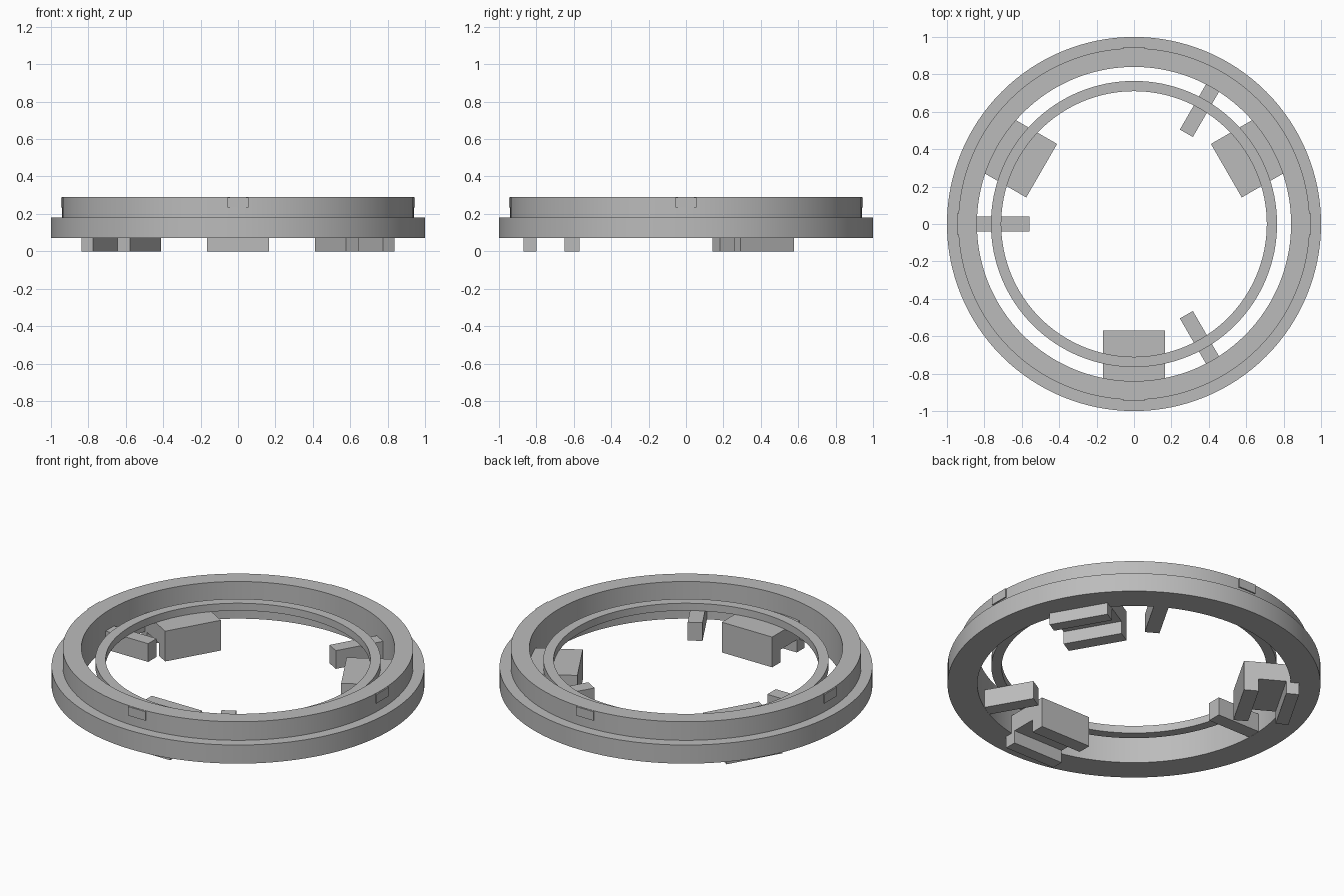
import bpy, bmesh, math
from mathutils import Matrix

cube = bpy.data.objects.get("Cube")
if cube:
    bpy.data.objects.remove(cube, do_unlink=True)

grey = bpy.data.materials.new("plain grey")
grey.use_nodes = True
grey.diffuse_color = (0.5, 0.5, 0.5, 1)
grey.node_tree.nodes["Principled BSDF"].inputs["Base Color"].default_value = (0.5, 0.5, 0.5, 1)


def finish(bm, name, smooth=False):
    bmesh.ops.recalc_face_normals(bm, faces=bm.faces)
    mesh = bpy.data.meshes.new(name)
    bm.to_mesh(mesh)
    bm.free()
    mesh.materials.append(grey)
    obj = bpy.data.objects.new(name, mesh)
    bpy.context.collection.objects.link(obj)
    if smooth:
        bpy.ops.object.select_all(action="DESELECT")
        obj.select_set(True)
        bpy.context.view_layer.objects.active = obj
        bpy.ops.object.shade_smooth_by_angle(angle=math.radians(30))
    return obj


def lathe(name, profile, steps=128):
    """Turn a closed (radius, z) profile around the z axis."""
    bm = bmesh.new()
    verts = [bm.verts.new((r, 0, z)) for r, z in profile]
    edges = [bm.edges.new((v, verts[i - 1])) for i, v in enumerate(verts)]
    bmesh.ops.spin(bm, geom=verts + edges, cent=(0, 0, 0), axis=(0, 0, 1),
                   angle=math.tau, steps=steps)
    bmesh.ops.remove_doubles(bm, verts=bm.verts, dist=0.0001)
    return finish(bm, name, smooth=True)


def radial_prism(name, profile, width, degrees):
    """Extrude a (radius, z) profile sideways and turn it to an angle."""
    bm = bmesh.new()
    face = bm.faces.new([bm.verts.new((r, -width / 2, z)) for r, z in profile])
    out = bmesh.ops.extrude_face_region(bm, geom=[face])
    moved = [v for v in out["geom"] if isinstance(v, bmesh.types.BMVert)]
    bmesh.ops.translate(bm, verts=moved, vec=(0, width, 0))
    bm.transform(Matrix.Rotation(math.radians(degrees), 4, "Z"))
    return finish(bm, name)


def rectangle(r0, r1, z0, z1):
    return [(r0, z0), (r1, z0), (r1, z1), (r0, z1)]


# Stepped outer ring and thin inner ring
lathe("outer_ring", [(0.84, 0.07), (1, 0.07), (1, 0.18), (0.94, 0.18), (0.94, 0.29), (0.84, 0.29)])
lathe("inner_ring", rectangle(0.71, 0.765, 0.178, 0.222))

# Three grooved clips, open underneath
clip = [(0.57, 0), (0.65, 0), (0.65, 0.075), (0.80, 0.075),
        (0.80, 0), (0.87, 0), (0.87, 0.179), (0.57, 0.179)]
for i, angle in enumerate((30, 150, 270)):
    radial_prism(f"clip_{i + 1}", clip, 0.33, angle)

# Three narrow arms between the clips
for i, angle in enumerate((60, 180, 300)):
    radial_prism(f"arm_{i + 1}", rectangle(0.56, 0.843, 0.071, 0.179), 0.08, angle)

# Four small locking tabs on the upper rim
for i in range(4):
    radial_prism(f"tab_{i + 1}", rectangle(0.92, 0.947, 0.235, 0.288), 0.112, 90 * i)
